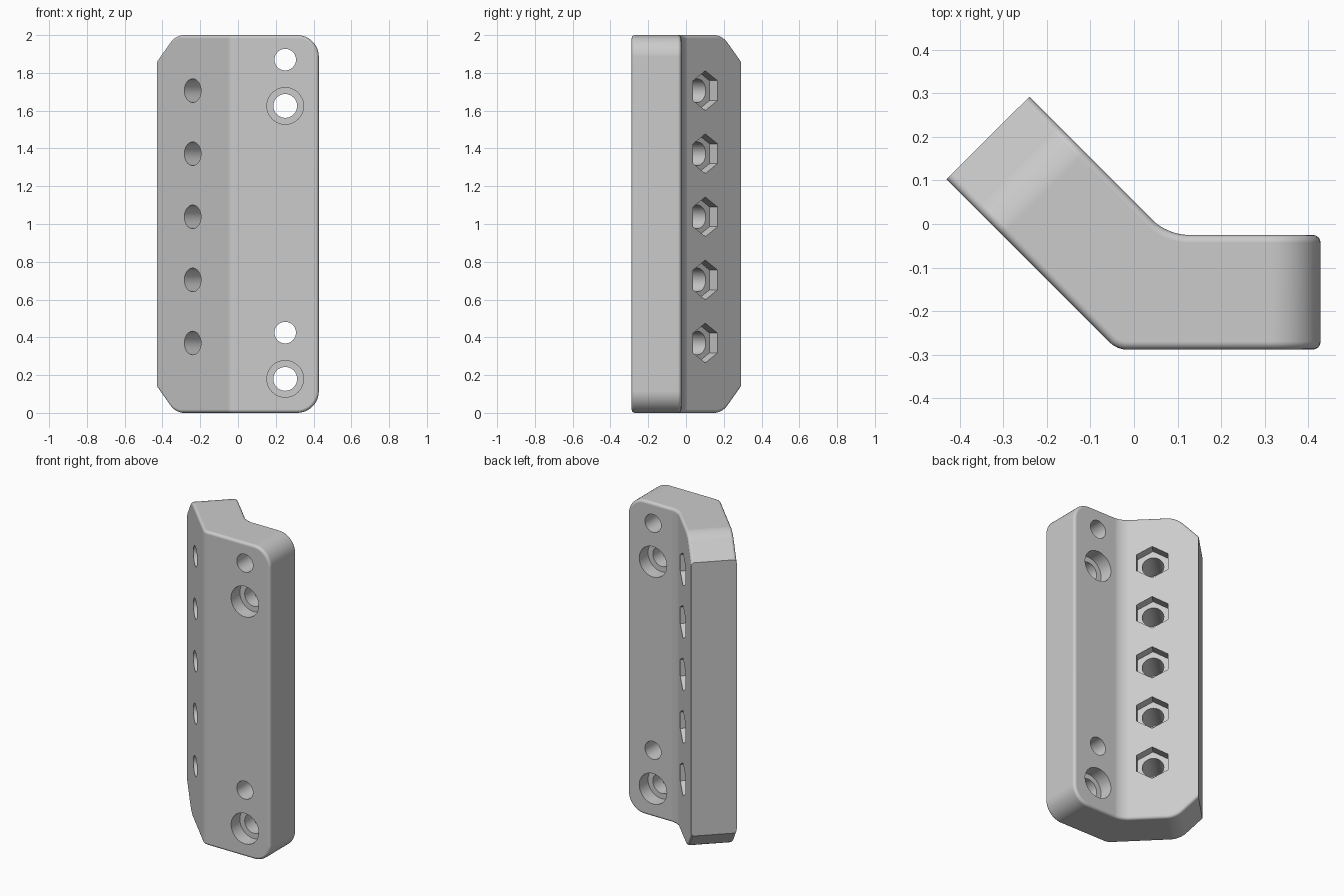
import bpy, bmesh, math
from mathutils import Vector

if "Cube" in bpy.data.objects:
    bpy.data.objects.remove(bpy.data.objects["Cube"])

H = 2.0
ARM = Vector((-1, 1, 0)).normalized()     # direction the angled arm runs
AXIS = Vector((1, 1, 0)).normalized()     # drilling direction through the arm
Y = Vector((0, 1, 0))

grey = bpy.data.materials.new("grey")
grey.diffuse_color = (0.6, 0.6, 0.6, 1)
grey.use_nodes = True
grey.node_tree.nodes["Principled BSDF"].inputs["Base Color"].default_value = grey.diffuse_color


def new_object(name, bm):
    bmesh.ops.recalc_face_normals(bm, faces=bm.faces)
    me = bpy.data.meshes.new(name)
    bm.to_mesh(me)
    bm.free()
    ob = bpy.data.objects.new(name, me)
    me.materials.append(grey)
    bpy.context.collection.objects.link(ob)
    return ob


def bevel(bm, test, offset, segments):
    edges = [e for e in bm.edges if test(e, (e.verts[0].co + e.verts[1].co) / 2)]
    bmesh.ops.bevel(bm, geom=edges, offset=offset, segments=segments,
                    profile=0.5, affect='EDGES', clamp_overlap=False)
    bm.normal_update()


def add_prism(bm, start, axis, depth, radius, sides):
    """Closed prism with its first corner pointing up."""
    side = axis.cross(Vector((0, 0, 1)))
    rings = []
    for d in (0, depth):
        rings.append([bm.verts.new(start + axis * d
                      + Vector((0, 0, radius * math.cos(a))) + side * radius * math.sin(a))
                      for a in (2 * math.pi * i / sides for i in range(sides))])
    a, b = rings
    bm.faces.new(a)
    bm.faces.new(b[::-1])
    for i in range(sides):
        j = (i + 1) % sides
        bm.faces.new((a[i], b[i], b[j], a[j]))


# Bent plate: extruded plan profile
plan = [(-0.43, 0.103), (-0.039, -0.288), (0.428, -0.288),
        (0.428, -0.025), (0.077, -0.025), (-0.24, 0.292)]
bm = bmesh.new()
base = bm.faces.new([bm.verts.new((x, y, 0)) for x, y in plan])
top = bmesh.ops.extrude_face_region(bm, geom=[base])["geom"]
for v in top:
    if isinstance(v, bmesh.types.BMVert):
        v.co.z = H
bmesh.ops.recalc_face_normals(bm, faces=bm.faces)


def vertical(e):
    return abs(e.verts[0].co.z - e.verts[1].co.z) > 1


def level_end(m):
    return m.z < 0.001 or m.z > H - 0.001


# Inner and outer bend rounding
bevel(bm, lambda e, m: vertical(e) and abs(m.x - 0.077) < 0.01 and m.y > -0.1, 0.045, 8)
bevel(bm, lambda e, m: vertical(e) and abs(m.x + 0.039) < 0.01 and m.y < -0.2, 0.02, 4)
# Round corners at the flat end
bevel(bm, lambda e, m: level_end(m) and m.x > 0.427, 0.115, 12)
# Chamfered corners at the arm end, softened where they meet the top and bottom
end_u = Vector((-0.335, 0.1975, 0)).dot(ARM)
bevel(bm, lambda e, m: level_end(m) and abs(m.dot(ARM) - end_u) < 0.005
      and abs((e.verts[0].co - e.verts[1].co).normalized().dot(AXIS)) > 0.99, 0.13, 1)
bevel(bm, lambda e, m: level_end(m) and abs(m.dot(ARM) - end_u + 0.13) < 0.005
      and abs((e.verts[0].co - e.verts[1].co).normalized().dot(AXIS)) > 0.99, 0.05, 8)


# Rounded rim around the front and back faces, leaving the arm end sharp
def broad(f):
    return abs(f.normal.z) < 0.01 and f.normal.x < 0.99 and f.normal.dot(ARM) < 0.99


def rim(e, m):
    f = e.link_faces
    return (len(f) == 2 and broad(f[0]) != broad(f[1])
            and not any(g.normal.dot(ARM) > 0.99 for g in f))


bevel(bm, rim, 0.018, 4)
plate = new_object("angled_bracket", bm)

# Through holes and recesses
holes, recesses = bmesh.new(), bmesh.new()
for z in (0.18, 1.625):
    add_prism(holes, Vector((0.25, -0.5, z)), Y, 0.8, 0.063, 40)            # bolt hole
    add_prism(holes, Vector((0.25, -0.5, z + 0.245)), Y, 0.8, 0.057, 40)    # pin hole
    add_prism(recesses, Vector((0.25, -0.4, z)), Y, 0.2, 0.097, 48)         # front counterbore
    add_prism(recesses, Vector((0.25, -0.113, z)), Y, 0.2, 0.097, 48)       # back counterbore
for i in range(5):
    front = Vector((-0.24, -0.087, 0.37 + 0.334 * i))
    add_prism(holes, front - AXIS * 0.1, AXIS, 0.5, 0.0625, 40)             # arm hole
    add_prism(recesses, front + AXIS * 0.208, AXIS, 0.15, 0.105, 6)         # hexagonal nut pocket

bpy.context.view_layer.objects.active = plate
for name, cut in (("hole_cutter", holes), ("recess_cutter", recesses)):
    cutter = new_object(name, cut)
    cutter.hide_render = True
    mod = plate.modifiers.new(name, 'BOOLEAN')
    mod.operation = 'DIFFERENCE'
    mod.solver = 'EXACT'
    mod.object = cutter
    bpy.ops.object.modifier_apply(modifier=name)
    bpy.data.objects.remove(cutter)

# Smooth roundings, crisp edges
bpy.ops.object.select_all(action='DESELECT')
plate.select_set(True)
bpy.ops.object.shade_smooth_by_angle(angle=math.radians(30))
weighted = plate.modifiers.new("flat_face_normals", 'WEIGHTED_NORMAL')
weighted.keep_sharp = True
